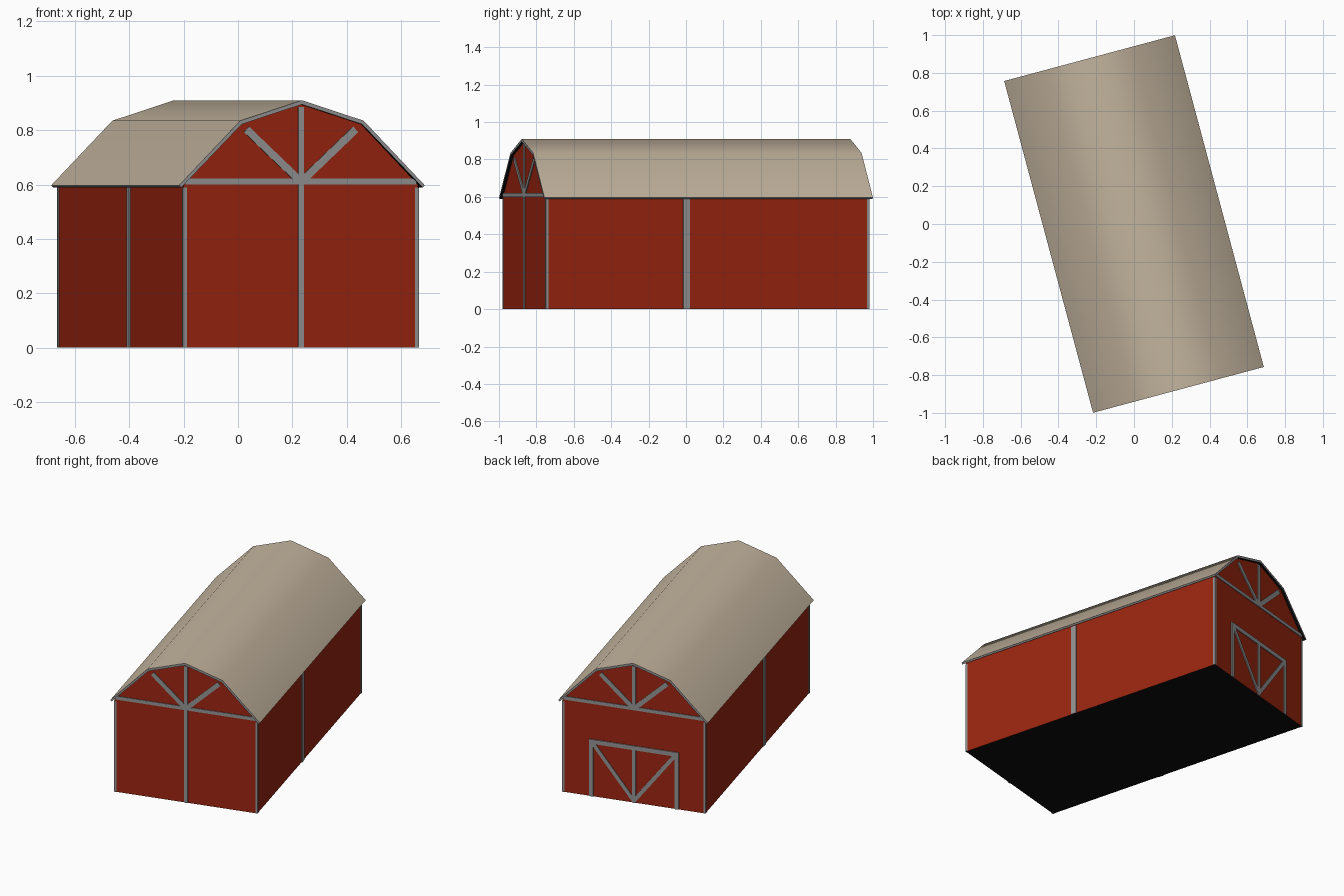
import bpy, bmesh, math
from mathutils import Matrix, Vector

if "Cube" in bpy.data.objects:
    bpy.data.objects.remove(bpy.data.objects["Cube"])

TURN = Matrix.Rotation(math.radians(15), 4, 'Z')   # whole barn is turned on its plot
HW, HL = 0.446, 0.893      # wall half width / half length
RL = 0.909                 # roof half length
PROUD = 0.005              # how far trim stands off the walls


def material(name, rgb):
    m = bpy.data.materials.new(name)
    m.diffuse_color = (*rgb, 1)
    m.use_nodes = True
    m.node_tree.nodes["Principled BSDF"].inputs["Base Color"].default_value = m.diffuse_color
    return m


RED = material("barn_red", (0.32, 0.018, 0.005))
GRAY = material("trim_gray", (0.29, 0.29, 0.29))
TAN = material("roof_tan", (0.55, 0.46, 0.345))
DARK = material("underside_black", (0.004, 0.004, 0.004))


def prism(name, profile, y0, y1, mats, rule=None):
    """Extrude an x/z profile from y0 to y1; rule(face) picks the material."""
    bm = bmesh.new()
    f = bm.faces.new([bm.verts.new((x, y0, z)) for x, z in profile])
    ext = bmesh.ops.extrude_face_region(bm, geom=[f])["geom"]
    moved = [v for v in ext if isinstance(v, bmesh.types.BMVert)]
    bmesh.ops.translate(bm, verts=moved, vec=(0, y1 - y0, 0))
    # the starting cap is kept by the extrusion in some cases; make sure it exists once
    if not any(all(abs(v.co.y - y0) < 1e-6 for v in g.verts) for g in bm.faces):
        bmesh.ops.holes_fill(bm, edges=[e for e in bm.edges if e.is_boundary])
    bmesh.ops.recalc_face_normals(bm, faces=bm.faces[:])
    bm.normal_update()
    if rule:
        for g in bm.faces:
            g.material_index = rule(g)
    bm.transform(TURN)
    me = bpy.data.meshes.new(name)
    bm.to_mesh(me)
    bm.free()
    for m in mats:
        me.materials.append(m)
    ob = bpy.data.objects.new(name, me)
    bpy.context.collection.objects.link(ob)
    return ob


def rect(x0, x1, z0, z1):
    return [(x0, z0), (x1, z0), (x1, z1), (x0, z1)]


def mirrored(half):
    """Right half ending on the centre line -> full profile."""
    return half + [(-x, z) for x, z in reversed(half[:-1])]


def plank(name, p, q, width, end):
    """Flat trim strip from p to q (x, z) on the front (-1) or back (+1) wall."""
    p, q = Vector(p), Vector(q)
    d = (q - p).normalized()
    n = Vector((-d.y, d.x)) * width / 2
    prism(name, [tuple(p - n), tuple(q - n), tuple(q + n), tuple(p + n)],
          end * (HL - 0.004), end * (HL + PROUD), [GRAY])


# Walls with gambrel gables and floor
prism("walls", mirrored([(HW, 0), (HW, 0.6), (0.229, 0.822), (0, 0.895)]),
      -HL, HL, [RED, DARK], lambda f: 1 if f.normal.z < -0.5 else 0)

# Roof shell: tan on top, gray rim, dark underside
outer = mirrored([(0.468, 0.597), (0.235, 0.835), (0, 0.91)])
inner = mirrored([(0.460, 0.589), (0.229, 0.822), (0, 0.895)])


def roof_rule(f):
    outline = [any(abs(v.co.x - x) + abs(v.co.z - z) < 1e-4 for x, z in outer)
               for v in f.verts]
    if all(outline):
        return 0
    return 1 if any(outline) else 2


roof = prism("roof", outer + inner[::-1], -RL, RL, [TAN, GRAY, DARK], roof_rule)
bpy.context.view_layer.objects.active = roof
roof.select_set(True)
bpy.ops.object.shade_smooth_by_angle(angle=math.radians(50))

# Posts on the corners and along each long side
for sx, side in ((-1, "left"), (1, "right")):
    x0, x1 = sorted((sx * (HW - 0.012), sx * (HW + 0.003)))
    for sy, end in ((-1, "front"), (1, "back")):
        prism(f"corner_post_{end}_{side}", rect(x0, x1, 0, 0.59),
              sy * (HL - 0.012), sy * (HL + 0.003), [GRAY])
    x0, x1 = sorted((sx * (HW - 0.004), sx * (HW + PROUD)))
    prism(f"side_post_{side}", rect(x0, x1, 0, 0.592), -0.135, -0.1, [GRAY])

# Gable trim on both ends: cross beam, king post and spokes
for s, end in ((-1, "front"), (1, "back")):
    plank(f"cross_beam_{end}", (-0.44, 0.611), (0.44, 0.611), 0.022, s)
    plank(f"king_post_{end}", (0, 0.61), (0, 0.885), 0.022, s)
    for sx in (-1, 1):
        plank(f"gable_spoke_{end}", (0, 0.61), (sx * 0.208, 0.803), 0.028, s)

# Front centre post
plank("front_centre_post", (0, 0), (0, 0.61), 0.022, -1)

# Back door frame with V brace
plank("door_header", (-0.28, 0.355), (0.28, 0.355), 0.028, 1)
plank("door_centre_post", (0, 0), (0, 0.355), 0.024, 1)
for sx in (-1, 1):
    plank("door_post", (sx * 0.267, 0), (sx * 0.267, 0.355), 0.026, 1)
    plank("door_brace", (0, 0.012), (sx * 0.26, 0.35), 0.024, 1)
